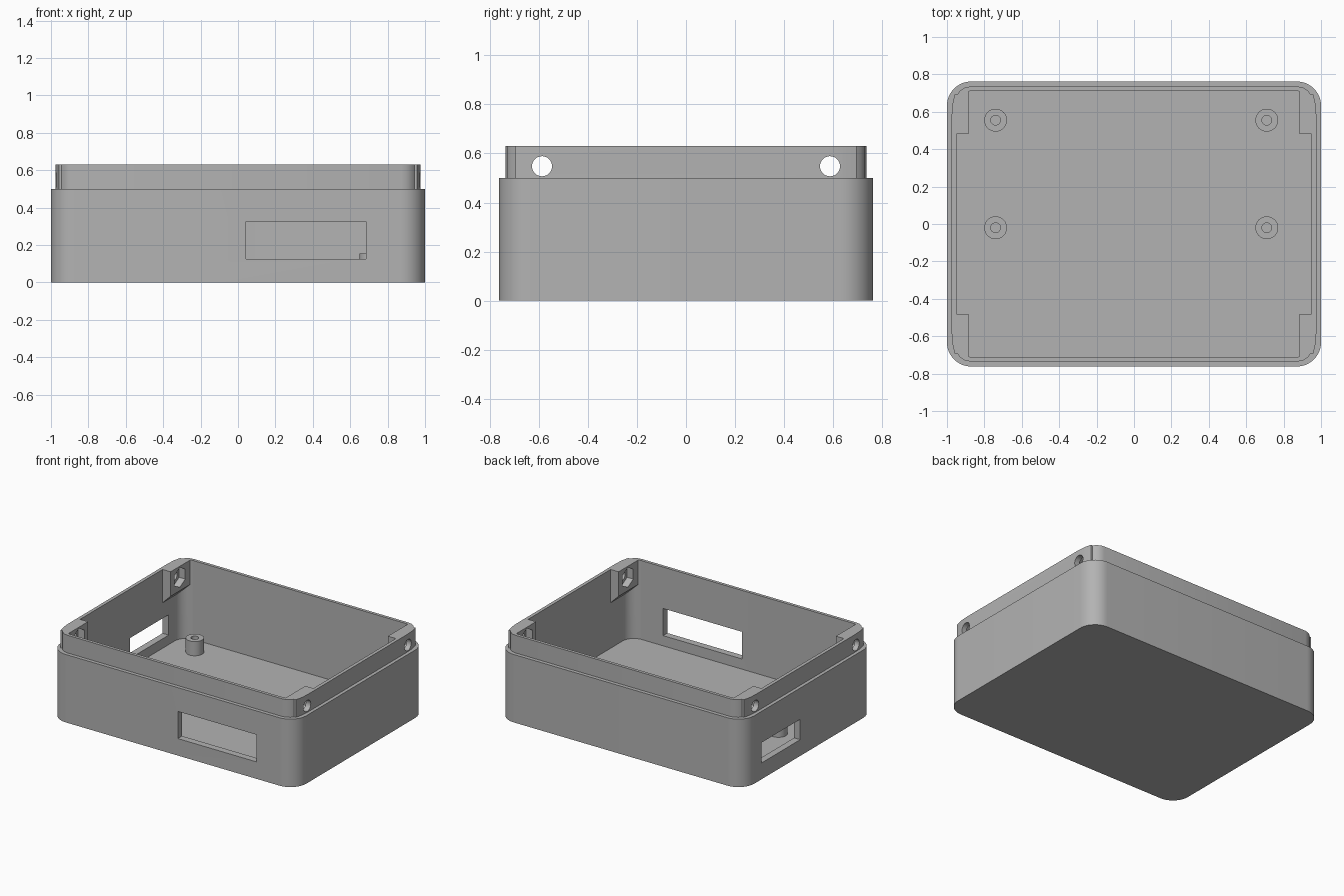
import bpy, bmesh
from math import cos, sin, pi, radians
from mathutils import Matrix, Vector

cube = bpy.data.objects.get("Cube")
if cube:
    bpy.data.objects.remove(cube, do_unlink=True)

grey = bpy.data.materials.new("mid grey plastic")
grey.use_nodes = True
COLOUR = (0.45, 0.45, 0.45, 1)
grey.diffuse_color = COLOUR
grey.node_tree.nodes["Principled BSDF"].inputs["Base Color"].default_value = COLOUR


def prism(name, outline, low, high, matrix=Matrix()):
    """Extrude a counter-clockwise outline from low to high along local z."""
    bm = bmesh.new()
    base = bm.faces.new([bm.verts.new((x, y, low)) for x, y in outline])
    top = bmesh.ops.extrude_face_region(bm, geom=[base])["geom"]
    verts = [v for v in top if isinstance(v, bmesh.types.BMVert)]
    bmesh.ops.translate(bm, verts=verts, vec=(0, 0, high - low))
    bmesh.ops.transform(bm, matrix=matrix, verts=bm.verts)
    bmesh.ops.recalc_face_normals(bm, faces=bm.faces)
    mesh = bpy.data.meshes.new(name)
    bm.to_mesh(mesh)
    bm.free()
    mesh.materials.append(grey)
    obj = bpy.data.objects.new(name, mesh)
    bpy.context.collection.objects.link(obj)
    return obj


def polygon(radius, sides, cx=0, cy=0):
    return [(cx + radius * cos(2 * pi * i / sides), cy + radius * sin(2 * pi * i / sides))
            for i in range(sides)]


def mirrored(quadrant):
    """Repeat a first-quadrant outline in all four quadrants."""
    back = quadrant[::-1]
    return (quadrant + [(-x, y) for x, y in back]
            + [(-x, -y) for x, y in quadrant] + [(x, -y) for x, y in back])


def rounded(hx, hy, r, steps=12):
    arc = [pi / 2 * i / steps for i in range(steps + 1)]
    return mirrored([(hx - r + r * cos(a), hy - r + r * sin(a)) for a in arc])


def box(name, x0, x1, y0, y1, z0, z1):
    return prism(name, [(x0, y0), (x1, y0), (x1, y1), (x0, y1)], z0, z1)


def combine(target, tool, operation):
    """Apply a boolean and discard the tool."""
    mod = target.modifiers.new("cut", 'BOOLEAN')
    mod.operation, mod.object, mod.solver = operation, tool, 'EXACT'
    activate(target)
    bpy.ops.object.modifier_apply(modifier=mod.name)
    bpy.data.objects.remove(tool, do_unlink=True)


def activate(obj):
    bpy.ops.object.select_all(action='DESELECT')
    obj.select_set(True)
    bpy.context.view_layer.objects.active = obj


def smooth(obj):
    activate(obj)
    bpy.ops.object.shade_smooth_by_angle(angle=radians(25))


# Axes turned so that a prism's outline lies in (y, z) and it extrudes along x
ALONG_X = Matrix(((0, 0, 1, 0), (1, 0, 0, 0), (0, 1, 0, 0), (0, 0, 0, 1)))
# Axes turned so that the outline lies in (x, z) and it extrudes along y
ALONG_Y = Matrix(((1, 0, 0, 0), (0, 0, 1, 0), (0, 1, 0, 0), (0, 0, 0, 1)))

FLOOR, SHOULDER, RIM = 0.05, 0.5, 0.63
CORNERS = [(sx, sy) for sx in (-1, 1) for sy in (-1, 1)]

# Outer case with a stepped lip
shell = prism("enclosure_shell", rounded(1, 0.762, 0.13), 0, SHOULDER)
lip_corner = [(0.975, 0.58), (0.971, 0.64), (0.958, 0.695), (0.943, 0.695),
              (0.93, 0.712), (0.905, 0.729), (0.875, 0.735)]
combine(shell, prism("lip", mirrored(lip_corner), SHOULDER - 0.1, RIM), 'UNION')

# Cavity, leaving a sloped-bottom nut block in each corner
cavity = prism("cavity", rounded(0.95, 0.712, 0.09), FLOOR, 0.75)
for sx, sy in CORNERS:
    side = [(sx * 0.885, 0.45), (sx * 1.0, 0.335), (sx * 1.0, 0.9), (sx * 0.885, 0.9)]
    low, high = sorted((sy * 0.48, sy * 0.8))
    combine(cavity, prism("nut_block", side, low, high, ALONG_Y), 'DIFFERENCE')
combine(shell, cavity, 'DIFFERENCE')

# Screw holes through the lip and hexagonal nut pockets behind them
turn = Matrix.Rotation(pi / 2, 4, 'Z')
for sx, sy in CORNERS:
    place = Matrix.Translation(Vector((0, sy * 0.587, 0.548))) @ ALONG_X
    ends = sorted((sx * 0.8, sx * 1.1))
    combine(shell, prism("screw_hole", polygon(0.041, 32), *ends, place), 'DIFFERENCE')
    ends = sorted((sx * 0.8, sx * 0.935))
    combine(shell, prism("nut_pocket", polygon(0.073, 6), *ends, place @ turn), 'DIFFERENCE')

# Front and side windows
combine(shell, box("front_window", 0.043, 0.685, -0.9, -0.6, 0.125, 0.325), 'DIFFERENCE')
combine(shell, box("side_window", -1.1, -0.9, 0.10, 0.55, 0.12, 0.27), 'DIFFERENCE')
smooth(shell)

# Hollow mounting posts on the floor
for x in (-0.74, 0.71):
    for y in (-0.02, 0.555):
        post = prism("mounting_post", polygon(0.061, 32, x, y), FLOOR - 0.01, 0.155)
        combine(post, prism("bore", polygon(0.026, 24, x, y), FLOOR + 0.002, 0.3), 'DIFFERENCE')
        smooth(post)
